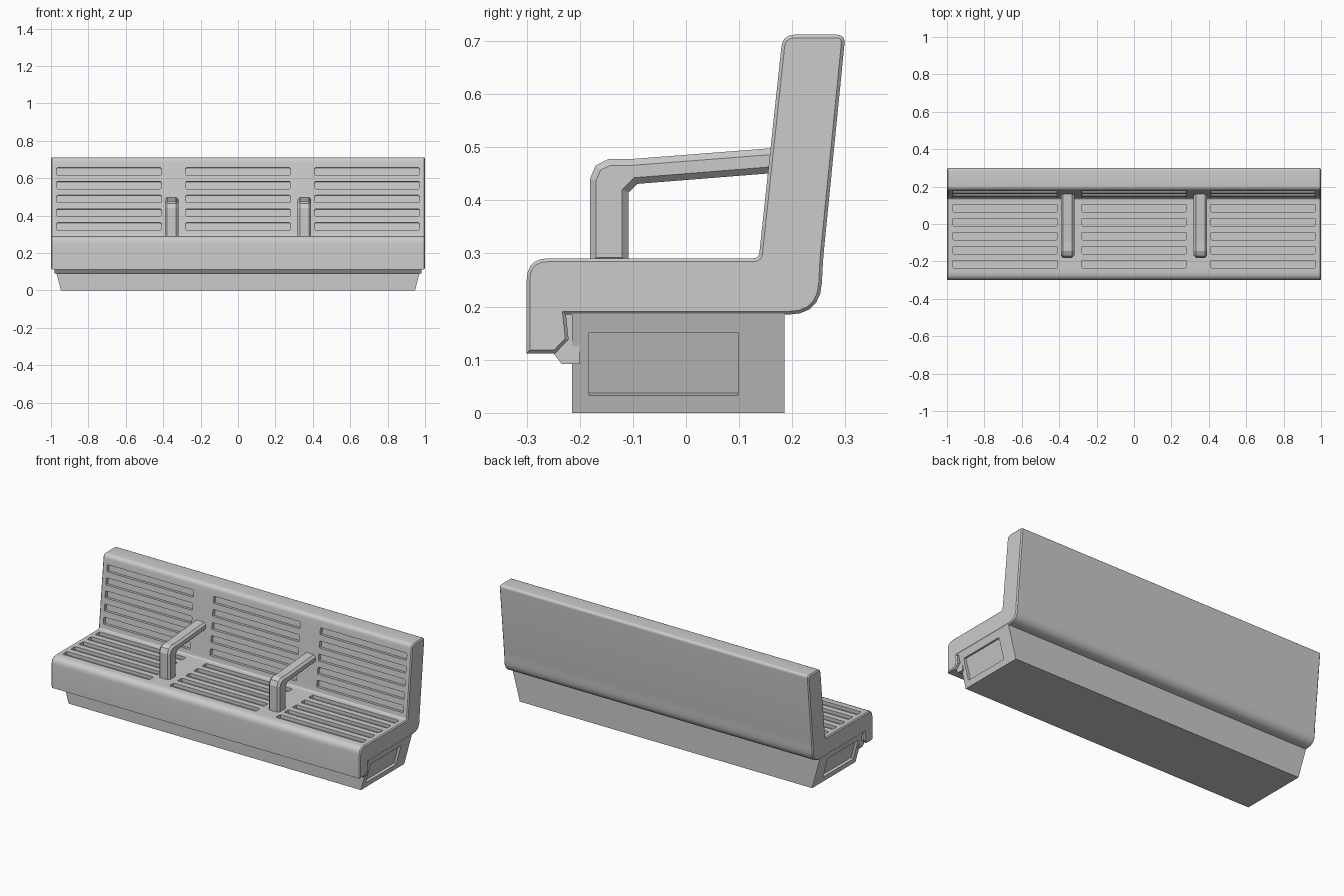
import bpy, bmesh, math
from mathutils import Vector, Matrix

if "Cube" in bpy.data.objects:
    bpy.data.objects.remove(bpy.data.objects["Cube"])


def fillet(points, segs=5):
    """Round each (y, z, reach) corner with a short curve."""
    out = []
    for i, (y, z, r) in enumerate(points):
        p = Vector((y, z))
        if r == 0:
            out.append(p)
            continue
        a = p + (Vector(points[i - 1][:2]) - p).normalized() * r
        b = p + (Vector(points[(i + 1) % len(points)][:2]) - p).normalized() * r
        for k in range(segs + 1):
            t = k / segs
            out.append(a * (1 - t) ** 2 + p * 2 * t * (1 - t) + b * t * t)
    return out


def make_object(name, bm):
    bmesh.ops.recalc_face_normals(bm, faces=bm.faces[:])
    me = bpy.data.meshes.new(name)
    bm.to_mesh(me)
    bm.free()
    ob = bpy.data.objects.new(name, me)
    bpy.context.collection.objects.link(ob)
    return ob


def extrude_profile(name, pts, x0, x1, bevel=0):
    """Extrude a (y, z) outline along x and chamfer the end outlines."""
    bm = bmesh.new()
    ends = [[bm.verts.new((x, p[0], p[1])) for p in pts] for x in (x0, x1)]
    caps = [bm.faces.new(e) for e in ends]
    n = len(pts)
    for i in range(n):
        j = (i + 1) % n
        bm.faces.new((ends[0][i], ends[0][j], ends[1][j], ends[1][i]))
    bmesh.ops.recalc_face_normals(bm, faces=bm.faces[:])
    if bevel:
        edges = [e for f in caps for e in f.edges]
        bmesh.ops.bevel(bm, geom=edges, offset=bevel, segments=1,
                        affect='EDGES', clamp_overlap=False)
    return make_object(name, bm)


def hexahedron(bm, corners):
    v = [bm.verts.new(c) for c in corners]
    for f in ((0, 1, 2, 3), (4, 5, 6, 7), (0, 1, 5, 4),
              (1, 2, 6, 5), (2, 3, 7, 6), (3, 0, 4, 7)):
        bm.faces.new([v[i] for i in f])


def cut(target, cutter):
    mod = target.modifiers.new("cut", 'BOOLEAN')
    mod.operation = 'DIFFERENCE'
    mod.solver = 'EXACT'
    mod.object = cutter
    select(target)
    bpy.ops.object.modifier_apply(modifier=mod.name)
    bpy.data.objects.remove(cutter)


def select(ob):
    bpy.ops.object.select_all(action='DESELECT')
    ob.select_set(True)
    bpy.context.view_layer.objects.active = ob


# Seat and backrest: one continuous profile
profile = fillet([
    (-0.30, 0.112, 0), (-0.30, 0.291, 0.042), (0.137, 0.291, 0.01),
    (0.182, 0.712, 0.024), (0.30, 0.712, 0.018), (0.258, 0.29, 0.02),
    (0.253, 0.185, 0.06), (-0.226, 0.185, 0), (-0.221, 0.138, 0),
    (-0.246, 0.112, 0)])
seat = extrude_profile("seat_and_back", profile, -1, 1, 0.006)

# Slots: three groups of five on the seat and on the backrest
depth = 0.02
lean = math.atan2(0.045, 0.421)
bm = bmesh.new()


def add_slot(x, mat):
    """Rounded slot 0.56 x 0.04, sunk along the local z axis."""
    r, hx, hy = 0.007, 0.28, 0.02
    ring = fillet([(-hx, -hy, r), (hx, -hy, r), (hx, hy, r), (-hx, hy, r)], 2)
    lo = [bm.verts.new(mat @ Vector((x + p[0], p[1], -depth))) for p in ring]
    hi = [bm.verts.new(mat @ Vector((x + p[0], p[1], 0.02))) for p in ring]
    bm.faces.new(lo)
    bm.faces.new(hi)
    for i in range(len(ring)):
        j = (i + 1) % len(ring)
        bm.faces.new((lo[i], lo[j], hi[j], hi[i]))


for x in (-0.69, 0, 0.69):
    for i in range(5):
        add_slot(x, Matrix.Translation((0, -0.215 + 0.075 * i, 0.291)))
        z = 0.343 + 0.0735 * i
        y = 0.137 + (z - 0.291) * math.tan(lean)
        add_slot(x, Matrix.Translation((0, y, z))
                 @ Matrix.Rotation(math.pi / 2 - lean, 4, 'X'))
cut(seat, make_object("slot_cutter", bm))
select(seat)
bpy.ops.object.shade_smooth_by_angle(angle=math.radians(28))


# Base: box whose ends flare outward toward the top
def half_width(z):
    return 0.946 + 0.27 * z


bm = bmesh.new()
hexahedron(bm, [(s * half_width(z), y, z) for z in (0, 0.187)
                for s, y in ((-1, -0.215), (1, -0.215), (1, 0.185), (-1, 0.185))])
base = make_object("base", bm)

# Recessed panel in each end of the base
bm = bmesh.new()
for s in (-1, 1):
    hexahedron(bm, [(s * (half_width(z) + d), y, z - 0.27 * d)
                    for d in (-0.015, 0.03)
                    for y, z in ((-0.183, 0.033), (0.098, 0.033),
                                 (0.098, 0.151), (-0.183, 0.151))])
cut(base, make_object("panel_cutter", bm))

# Trim strip tucked behind the front lip
extrude_profile("front_trim", [(-0.25, 0.113), (-0.234, 0.092), (-0.2, 0.092),
                               (-0.2, 0.187), (-0.226, 0.187), (-0.222, 0.138),
                               (-0.246, 0.113)], -0.98, 0.98)

# Armrests: bent bar with chamfered sides
arm = [(-0.181, 0.28), (-0.181, 0.44), (-0.170, 0.466), (-0.145, 0.478),
       (-0.10, 0.478), (0.185, 0.500), (0.185, 0.453), (-0.092, 0.431),
       (-0.108, 0.415), (-0.108, 0.28)]
for side, x in (("left", -0.355), ("right", 0.355)):
    extrude_profile(side + "_armrest", arm, x - 0.036, x + 0.036, 0.012)
